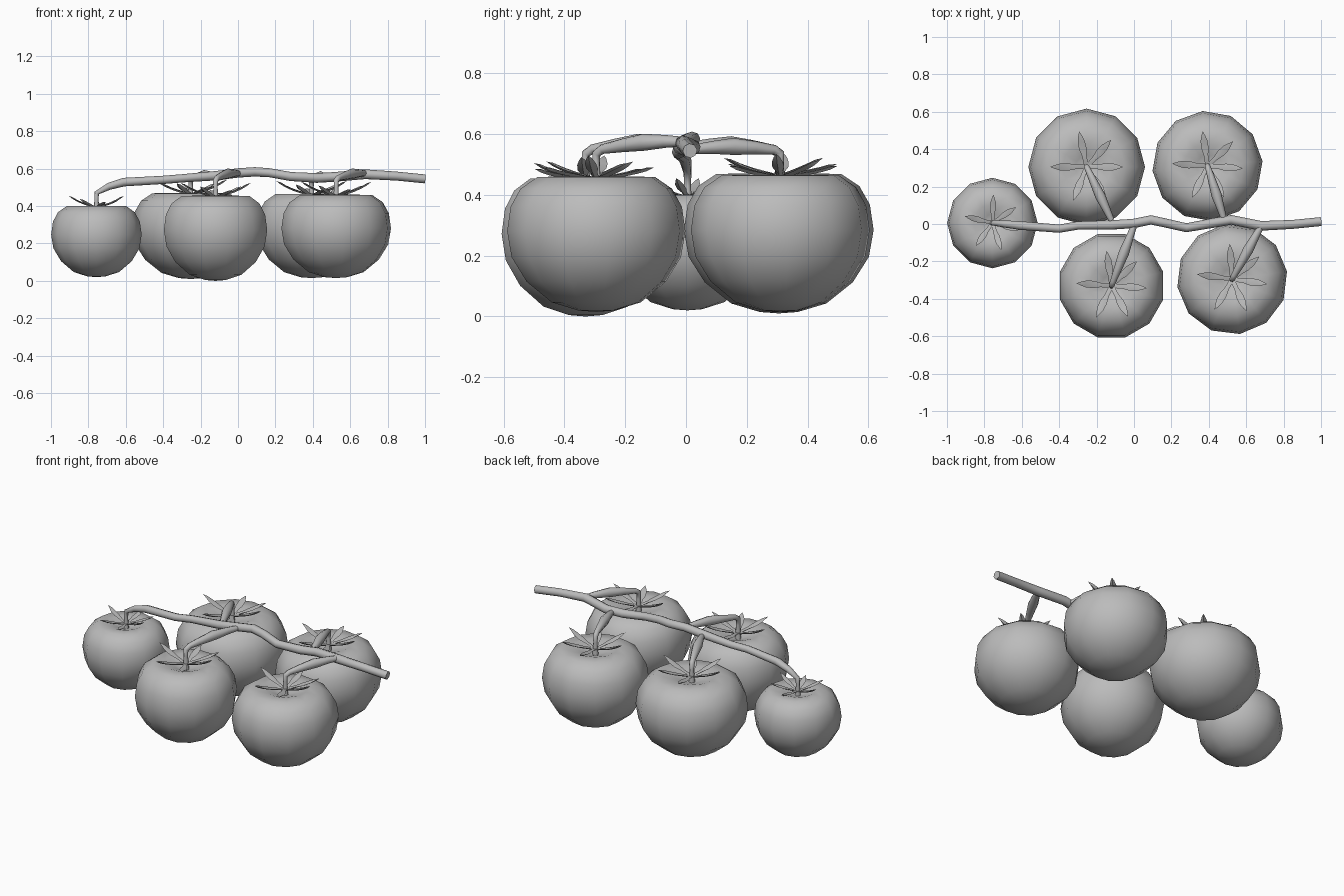
import bpy, bmesh, math
from mathutils import Vector, Matrix

cube = bpy.data.objects.get("Cube")
if cube:
    bpy.data.objects.remove(cube, do_unlink=True)

grey = bpy.data.materials.new("plain_grey")
grey.use_nodes = True
GREY = (0.5, 0.5, 0.5, 1)
grey.diffuse_color = GREY
grey.node_tree.nodes["Principled BSDF"].inputs["Base Color"].default_value = GREY

SIDES = 12
# Fruit profile: radius and height, as shares of the full radius and height
PROFILE = [(0.20, 0.01), (0.50, 0.07), (0.78, 0.22), (0.95, 0.40), (1.0, 0.59),
           (0.96, 0.77), (0.85, 0.90), (0.66, 0.985), (0.42, 0.99), (0.2, 0.94)]
# Sepal stations: distance out, half width, height
SEPAL = [(0.01, 0.012, 0.0), (0.06, 0.012, 0.012), (0.10, 0.020, 0.022),
         (0.14, 0.019, 0.035), (0.17, 0.010, 0.048)]
SEPAL_ANGLES = [98, 44, -4, -62, -116, 176]


def finish(name, bm, angle):
    bmesh.ops.recalc_face_normals(bm, faces=bm.faces)
    mesh = bpy.data.meshes.new(name)
    bm.to_mesh(mesh)
    bm.free()
    mesh.materials.append(grey)
    obj = bpy.data.objects.new(name, mesh)
    bpy.context.collection.objects.link(obj)
    shade(obj, angle)
    return obj


def shade(obj, angle):
    bpy.ops.object.select_all(action='DESELECT')
    obj.select_set(True)
    bpy.context.view_layer.objects.active = obj
    bpy.ops.object.shade_smooth_by_angle(angle=math.radians(angle))


def skin(bm, rings, start, end):
    """Join closed rings of points and close both ends with a tip."""
    loops = [[bm.verts.new(p) for p in ring] for ring in rings]
    n = len(loops[0])
    for a, b in zip(loops, loops[1:]):
        for i in range(n):
            j = (i + 1) % n
            bm.faces.new((a[i], a[j], b[j], b[i]))
    for loop, tip in ((loops[0], start), (loops[-1], end)):
        v = bm.verts.new(tip)
        for i in range(n):
            bm.faces.new((loop[i], loop[(i + 1) % n], v))


def fruit(name, x, y, radius, low, high, turn):
    bm = bmesh.new()
    h = high - low
    rings = []
    for r, z in PROFILE:
        ring = []
        for i in range(SIDES):
            a = math.tau * i / SIDES + math.radians(turn)
            ring.append((x + radius * r * math.cos(a), y + radius * r * math.sin(a), low + h * z))
        rings.append(ring)
    skin(bm, rings, (x, y, low), (x, y, low + h * 0.89))
    finish(name, bm, 60)


def calyx(name, x, y, z, scale, turn):
    bm = bmesh.new()
    for k, angle in enumerate(SEPAL_ANGLES):
        lift = 1.0 + 0.35 * (k % 3 - 1)
        place = Matrix.Translation((x, y, z)) @ Matrix.Rotation(math.radians(angle + turn), 4, 'Z')
        place = place @ Matrix.Scale(scale, 4)
        rings = []
        for r, w, up in SEPAL:
            up *= lift
            pts = ((r, -w, up + 0.004), (r, 0, up + 0.006), (r, w, up + 0.004), (r, 0, up - 0.006))
            rings.append([place @ Vector(p) for p in pts])
        skin(bm, rings, place @ Vector((0, 0, 0)), place @ Vector((0.195, 0, 0.058 * lift)))
    finish(name, bm, 50)


def tube(name, points):
    """Round stem through points given as x, y, z, radius."""
    curve = bpy.data.curves.new(name, 'CURVE')
    curve.dimensions = '3D'
    curve.bevel_depth = 1.0
    curve.bevel_resolution = 2
    curve.use_fill_caps = True
    spline = curve.splines.new('POLY')
    spline.points.add(len(points) - 1)
    for p, (x, y, z, r) in zip(spline.points, points):
        p.co = (x, y, z, 1)
        p.radius = r
    curve.materials.append(grey)
    obj = bpy.data.objects.new(name, curve)
    bpy.context.collection.objects.link(obj)
    bpy.ops.object.select_all(action='DESELECT')
    obj.select_set(True)
    bpy.context.view_layer.objects.active = obj
    bpy.ops.object.convert(target='MESH')
    shade(bpy.context.view_layer.objects.active, 60)


# Fruits: name, x, y, radius, bottom, top, body turn, calyx scale, calyx turn, stem root
FRUITS = [
    ("end", -0.757, 0.005, 0.242, 0.02, 0.405, 0, 0.78, -10, None),
    ("back_right", -0.253, 0.305, 0.312, 0.01, 0.475, 0, 1.0, 4, (-0.12, 0.02, 0.56)),
    ("back_left", 0.393, 0.31, 0.295, 0.015, 0.47, 5, 0.97, 0, (0.48, 0.03, 0.55)),
    ("front_right", -0.12, -0.33, 0.286, 0.0, 0.46, 15, 0.97, 0, (0.0, -0.01, 0.575)),
    ("front_left", 0.525, -0.295, 0.296, 0.015, 0.465, 8, 0.97, -4, (0.68, -0.01, 0.575)),
]

for name, x, y, radius, low, high, turn, size, spin, root in FRUITS:
    fruit(name + "_fruit", x, y, radius, low, high, turn)
    calyx(name + "_calyx", x, y, high - 0.012, size, spin)
    if root:
        # Side stem: swells in the middle, then bends down into the fruit
        top = Vector((x, y, 0.548))
        root = Vector(root)
        path = [(*root, 0.016)]
        for t, r, rise in ((0.2, 0.021, 0.006), (0.45, 0.028, 0.01), (0.7, 0.022, 0.006), (0.93, 0.016, 0.0)):
            p = root.lerp(top, t)
            path.append((p.x, p.y, p.z + rise, r))
        path += [(x, y, 0.535, 0.015), (x, y, 0.50, 0.012), (x, y, high - 0.05, 0.018)]
        tube(name + "_side_stem", path)

# Main vine, ending in the smallest fruit
tube("main_vine", [
    (-0.757, 0.005, 0.36, 0.016), (-0.757, 0.005, 0.43, 0.011), (-0.755, 0.005, 0.47, 0.013),
    (-0.69, 0.0, 0.505, 0.019), (-0.61, -0.008, 0.528, 0.023), (-0.4, -0.025, 0.54, 0.022),
    (-0.3, -0.008, 0.548, 0.022), (-0.12, -0.005, 0.562, 0.025), (0.0, 0.003, 0.577, 0.025),
    (0.09, 0.022, 0.583, 0.025), (0.17, 0.005, 0.578, 0.024), (0.28, -0.02, 0.558, 0.024),
    (0.42, 0.005, 0.55, 0.026), (0.52, 0.022, 0.556, 0.026), (0.68, -0.01, 0.57, 0.026),
    (0.85, -0.002, 0.56, 0.024), (1.0, 0.013, 0.545, 0.024)])
